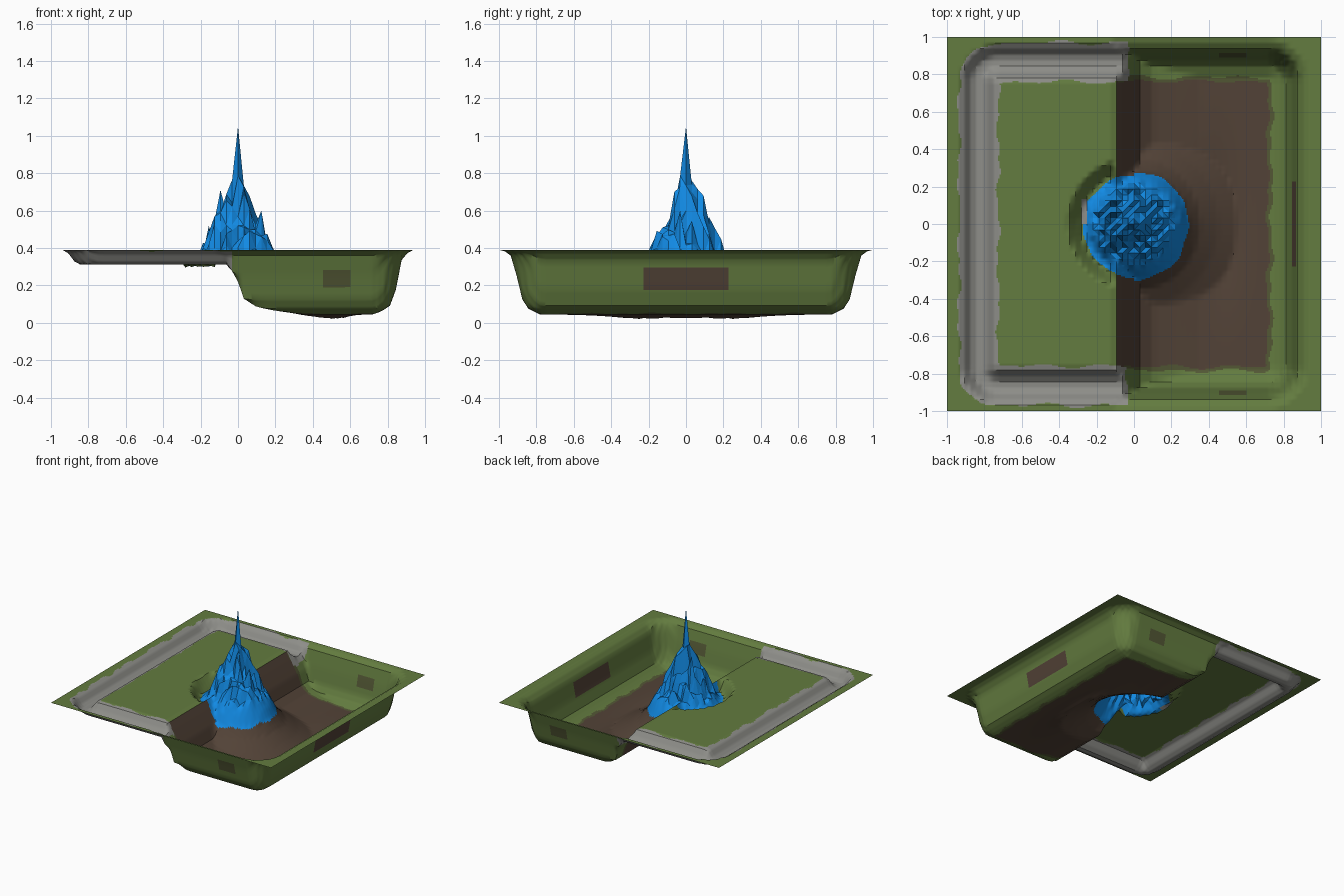
import bpy, bmesh, math, random

if "Cube" in bpy.data.objects:
    bpy.data.objects.remove(bpy.data.objects["Cube"])

random.seed(7)
# Rock roughness for each grid point, shared by both sheets
ROUGH = [[random.uniform(-.1, .09) for _ in range(65)] for _ in range(65)]

COLOURS = {
    "grass_green": (0.125, 0.20, 0.05),
    "mud_brown": (0.085, 0.055, 0.038),
    "peak_blue": (0.006, 0.26, 0.79),
    "road_grey": (0.27, 0.27, 0.25),
    "olive_mud": (0.085, 0.095, 0.035),
}
GRASS, MUD, BLUE, GREY, OLIVE = range(5)
MATS = []
for name, c in COLOURS.items():
    m = bpy.data.materials.new(name)
    m.diffuse_color = (*c, 1)
    m.use_nodes = True
    m.node_tree.nodes["Principled BSDF"].inputs["Base Color"].default_value = m.diffuse_color
    MATS.append(m)

# Profiles as (distance, height)
RIM = [(0, .39), (.05, .355), (.07, .28), (.085, .18), (.12, .085), (.2, .045)]
BANK = [(-.1, .39), (-.05, .31), (0, .22), (.03, .13), (.1, .085), (.2, .065), (.35, .045)]
PEAK = [(0, 1.05), (.035, .75), (.07, .61), (.12, .51), (.2, .385),
        (.25, .30), (.29, .21), (.35, .14), (.45, .075), (.6, 0)]
ROAD = [(0, .31), (.035, .315), (.09, .39)]
DITCH = [(.25, .31), (.285, .295), (.35, .39)]


def lerp(prof, t):
    if t <= prof[0][0]:
        return prof[0][1]
    for (a, za), (b, zb) in zip(prof, prof[1:]):
        if t <= b:
            return za + (zb - za) * (t - a) / (b - a)
    return prof[-1][1]


def box_dist(x, y, hx, hy, r):
    """Signed distance to a rounded rectangle, negative inside."""
    qx, qy = abs(x) - hx + r, abs(y) - hy + r
    return math.hypot(max(qx, 0), max(qy, 0)) + min(max(qx, qy), 0) - r


def basin_depth(x, y):
    return -box_dist(x, y, .93, .98, .22)


def road_dist(x, y):
    return abs(box_dist(x, y, .83, .865, .1))


def height(x, y):
    r = math.hypot(x, y)
    peak = lerp(PEAK, r)
    # jagged rock, fading out at the tip and the foot
    fade = max(0, min(1, (.24 - r) / .1, r / .06))
    peak += fade * ROUGH[round((x + 1) * 32)][round((y + 1) * 32)]
    for px, py, h in ((-.094, .063, .71), (.125, -.031, .6), (.03, .094, .68)):
        if math.hypot(x - px, y - py) < .012:
            peak = h
    if x < -.1:
        ground = lerp(ROAD, road_dist(x, y))
        if r < .35:
            ground = min(ground, lerp(DITCH, r))
    else:
        ground = max(lerp(RIM, basin_depth(x, y)), lerp(BANK, x))
        if x < 0:
            ground = min(ground, lerp(ROAD, road_dist(x, y)))
        ground -= .045 * math.exp(-((x - .46) / .11) ** 2 - (y / .35) ** 2)
    return max(0, ground, peak if r < .6 and (x > -.1 or r < .3) else 0)


def colour(p):
    x, y, z = p
    r = math.hypot(x, y + .01)
    wob = .008 * math.sin(x * 23 + y * 17) + .006 * math.sin(y * 41 - x * 13)
    if -.285 < x < -.25 and 0 < y < .13:
        return GREY
    if r < .275 + .015 * (x > 0) + wob * .5:
        return BLUE
    if x < -.035 + wob and road_dist(x, y) < .105 + wob:
        return GREY
    if x > -.095:
        s = basin_depth(x, y) + wob
        if s > .215:
            return MUD
        if s > .195:
            return OLIVE
        # worn patches on the basin walls
        if x > .8 and abs(y) < .23 and .18 < z < .28:
            return MUD
        if abs(y) > .8 and .45 < x < .6 and .2 < z < .275:
            return OLIVE
    return GRASS


def sheet(name, keep, cuts):
    bm = bmesh.new()
    bmesh.ops.create_grid(bm, x_segments=64, y_segments=64, size=1)
    drop = [f for f in bm.faces if not keep(math.hypot(*f.calc_center_median()[:2]))]
    bmesh.ops.delete(bm, geom=drop, context='FACES')
    for v in bm.verts:
        v.co.z = height(v.co.x, v.co.y)
    if cuts:
        # finer faces only to carry crisp colour borders
        bmesh.ops.subdivide_edges(bm, edges=bm.edges[:], cuts=cuts, use_grid_fill=True)
    else:
        bmesh.ops.triangulate(bm, faces=bm.faces[:])
    bm.normal_update()
    for f in bm.faces:
        f.material_index = colour(f.calc_center_median())
        if f.normal.z < 0:
            f.normal_flip()
    me = bpy.data.meshes.new(name)
    bm.to_mesh(me)
    bm.free()
    for m in MATS:
        me.materials.append(m)
    ob = bpy.data.objects.new(name, me)
    bpy.context.collection.objects.link(ob)
    return ob


# Lawn, sunken road and basin in one open sheet
terrain = sheet("terrain", lambda r: r >= .21, 3)
bpy.context.view_layer.objects.active = terrain
terrain.select_set(True)
bpy.ops.object.shade_smooth_by_angle(angle=math.radians(35))

# Jagged, faceted peak rising from the middle
sheet("rock_peak", lambda r: r < .21, 0)
